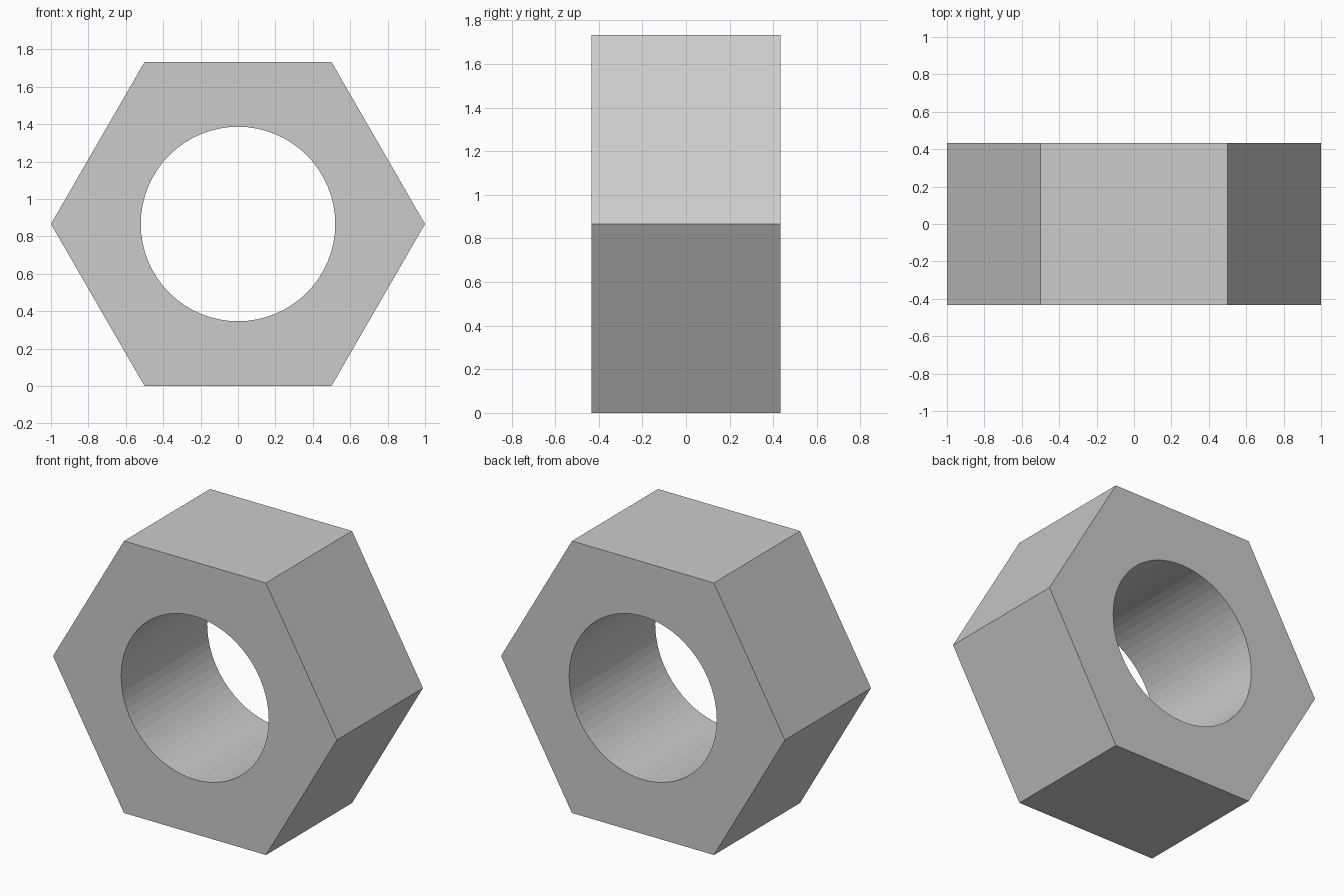
import bpy
from math import radians, sqrt

if "Cube" in bpy.data.objects:
    bpy.data.objects.remove(bpy.data.objects["Cube"])

APOTHEM = sqrt(3) / 2
THICKNESS = 0.866
HOLE_RADIUS = 0.52


def cylinder_along_y(name, sides, radius, depth, turn=0):
    bpy.ops.mesh.primitive_cylinder_add(
        vertices=sides, radius=radius, depth=depth,
        location=(0, 0, APOTHEM), rotation=(radians(90), radians(turn), 0))
    obj = bpy.context.object
    obj.name = name
    return obj


# Round bore cutter
bore = cylinder_along_y("bore_cutter", 64, HOLE_RADIUS, THICKNESS * 2)
bore.hide_render = True
bore.hide_set(True)

# Hexagonal nut body, resting on a flat side
nut = cylinder_along_y("hex_nut", 6, 1.0, THICKNESS, turn=30)
cut = nut.modifiers.new("bore", 'BOOLEAN')
cut.operation = 'DIFFERENCE'
cut.solver = 'EXACT'
cut.object = bore

# Bake the cut and remove the helper
bpy.context.view_layer.objects.active = nut
bpy.ops.object.modifier_apply(modifier=cut.name)
bpy.data.objects.remove(bore)
